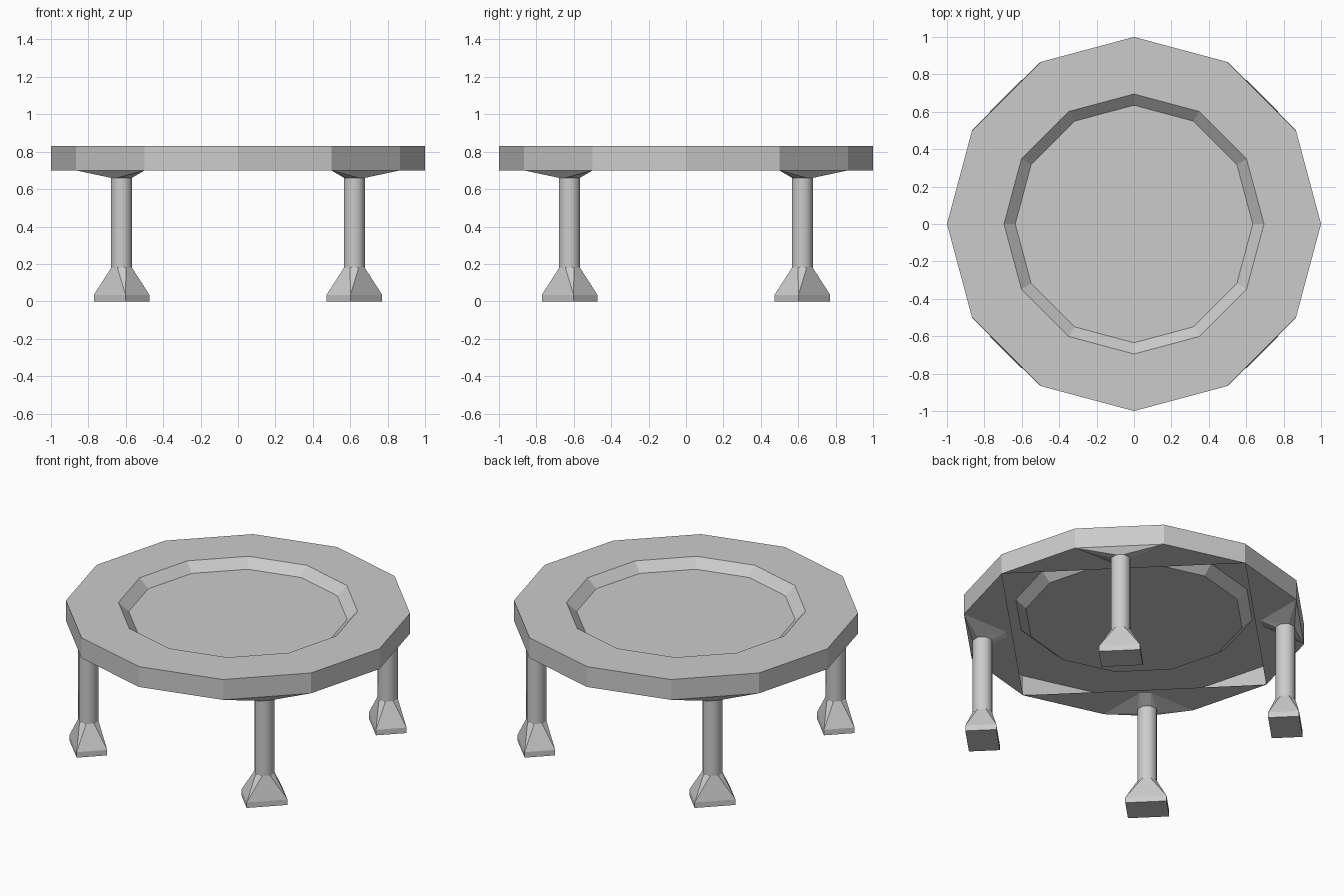
import bpy, bmesh, math
from mathutils import Matrix

if "Cube" in bpy.data.objects:
    bpy.data.objects.remove(bpy.data.objects["Cube"])

grey = bpy.data.materials.new("light_grey")
grey.use_nodes = True
grey.diffuse_color = (0.6, 0.6, 0.6, 1)
grey.node_tree.nodes["Principled BSDF"].inputs["Base Color"].default_value = (0.6, 0.6, 0.6, 1)


def finish(name, bm, smooth=0):
    bmesh.ops.remove_doubles(bm, verts=bm.verts, dist=1e-5)
    mesh = bpy.data.meshes.new(name)
    bm.to_mesh(mesh)
    bm.free()
    mesh.materials.append(grey)
    ob = bpy.data.objects.new(name, mesh)
    bpy.context.collection.objects.link(ob)
    if smooth:
        bpy.ops.object.select_all(action='DESELECT')
        ob.select_set(True)
        bpy.context.view_layer.objects.active = ob
        bpy.ops.object.shade_smooth_by_angle(angle=math.radians(smooth))
    return ob


def loft(bm, rings, cap_start=False, cap_end=False):
    """Skin a stack of rings; doubled points collapse to triangles."""
    loops = [[bm.verts.new(p) for p in ring] for ring in rings]
    n = len(loops[0])
    for a, b in zip(loops, loops[1:]):
        for i in range(n):
            j = (i + 1) % n
            bm.faces.new((a[i], a[j], b[j], b[i]))
    if cap_start:
        bm.faces.new(loops[0][::-1])
    if cap_end:
        bm.faces.new(loops[-1])
    bmesh.ops.remove_doubles(bm, verts=bm.verts, dist=1e-5)
    bmesh.ops.dissolve_degenerate(bm, edges=bm.edges, dist=1e-5)


def ring12(r, z):
    return [(r * math.cos(math.radians(30 * i)), r * math.sin(math.radians(30 * i)), z)
            for i in range(12)]


def octagon(r, z):
    return [(r * math.cos(math.radians(22.5 + 45 * i)),
             r * math.sin(math.radians(22.5 + 45 * i)), z) for i in range(8)]


def quad8(u_in, u_out, v_in, v_out, z):
    """Four corners, each doubled so they pair with an octagon."""
    corners = [(u_out, v_out, z), (u_in, v_in, z), (u_in, -v_in, z), (u_out, -v_out, z)]
    return [c for c in corners for _ in range(2)]


Z_LOW, Z_TOP, Z_WELL, Z_POST, Z_FOOT = 0.70, 0.83, 0.775, 0.66, 0.18

# Twelve-sided deck: open-bottomed shell with a sunken centre
bm = bmesh.new()
loft(bm, [ring12(1, Z_LOW), ring12(1, Z_TOP), ring12(0.695, Z_TOP), ring12(0.635, Z_WELL)],
     cap_end=True)
finish("deck", bm)

# Four legs on the diagonals, each with its underside plate
names = ["back_left", "back_right", "front_right", "front_left"]
for k, where in enumerate(names):
    place = Matrix.Rotation(math.radians(45 + 90 * k), 4, 'Z') @ Matrix.Translation((0.88, 0, 0))

    # Plate closing one segment of the rim from below
    bm = bmesh.new()
    pts = ring12(1, Z_LOW)
    bm.faces.new([bm.verts.new(pts[(3 * k + i) % 12]) for i in (3, 2, 1, 0)])
    finish("underside_plate_" + where, bm)

    # Flared bracket under the plate
    bm = bmesh.new()
    loft(bm, [octagon(0.06, Z_POST), quad8(-0.138, 0.086, 0.035, 0.259, Z_LOW)])
    finish("bracket_" + where, bm).matrix_world = place

    # Post
    bm = bmesh.new()
    loft(bm, [octagon(0.06, Z_FOOT), octagon(0.06, Z_POST)])
    finish("post_" + where, bm, 50).matrix_world = place

    # Splayed foot with a low rectangular sole
    bm = bmesh.new()
    loft(bm, [quad8(-0.09, 0.09, 0.12, 0.12, 0), quad8(-0.09, 0.09, 0.12, 0.12, 0.035),
              octagon(0.06, Z_FOOT)])
    sole = sorted(bm.verts, key=lambda v: v.co.z)[:4]
    bmesh.ops.contextual_create(bm, geom=sole)
    bmesh.ops.recalc_face_normals(bm, faces=bm.faces)
    finish("foot_" + where, bm).matrix_world = place
